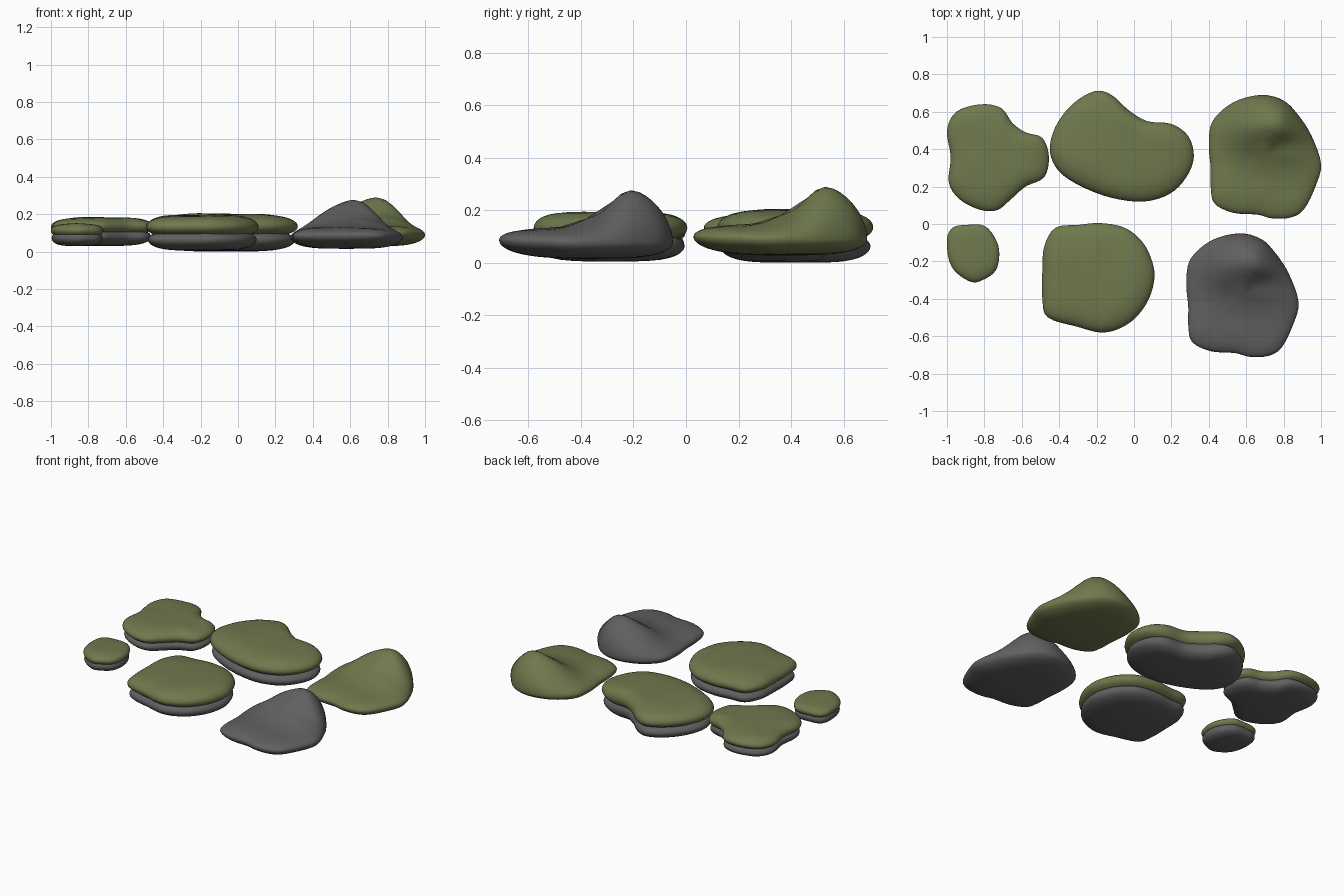
import bpy, bmesh, math
from mathutils import Vector, noise

if "Cube" in bpy.data.objects:
    bpy.data.objects.remove(bpy.data.objects["Cube"])


def material(name, rgb):
    m = bpy.data.materials.new(name)
    m.diffuse_color = (*rgb, 1)
    m.use_nodes = True
    m.node_tree.nodes["Principled BSDF"].inputs["Base Color"].default_value = m.diffuse_color
    return m


MOSS = material("moss_green", (0.16, 0.19, 0.075))
ROCK = material("rock_grey", (0.12, 0.115, 0.118))


def smooth_loop(pts, n=4):
    """Closed Catmull-Rom curve through the outline points."""
    P = [Vector(p) for p in pts]
    out = []
    for i in range(len(P)):
        a, b, c, d = P[i - 1], P[i], P[(i + 1) % len(P)], P[(i + 2) % len(P)]
        for k in range(n):
            t = k / n
            out.append(0.5 * (2 * b + (c - a) * t + (2 * a - 5 * b + 4 * c - d) * t * t
                              + (3 * b - a - 3 * c + d) * t ** 3))
    return out


def stone(name, outline, mid, top, depth, mat, scale=1.0, offset=(0, 0, 0),
          e=0.5, rough=0.006, rings=20):
    """Pebble from a plan outline: mid(x,y) is the rim height, top(x,y) the rise, depth the drop."""
    loop = smooth_loop(outline)
    xs, ys = [p.x for p in loop], [p.y for p in loop]
    c = Vector(((min(xs) + max(xs)) / 2, (min(ys) + max(ys)) / 2))
    off = Vector(offset)
    bm = bmesh.new()

    def vert(p, t):
        s = math.sin(t)
        z = mid(p.x, p.y) + (top(p.x, p.y) if s > 0 else depth) * s
        if s > 0:
            z += rough * s * noise.noise(Vector((p.x * 7, p.y * 7, 1.3)))
        return bm.verts.new(Vector((p.x, p.y, z)) + off)

    rows = []
    for k in range(1, rings):
        t = -math.pi / 2 + math.pi * k / rings
        r = scale * math.cos(t) ** e
        rows.append([vert(c + (p - c) * r, t) for p in loop])
    n = len(loop)
    for a, b in zip(rows, rows[1:]):
        for i in range(n):
            j = (i + 1) % n
            bm.faces.new((a[i], a[j], b[j], b[i]))
    lo, hi = vert(c, -math.pi / 2), vert(c, math.pi / 2)
    for i in range(n):
        j = (i + 1) % n
        bm.faces.new((lo, rows[0][j], rows[0][i]))
        bm.faces.new((hi, rows[-1][i], rows[-1][j]))
    bmesh.ops.recalc_face_normals(bm, faces=bm.faces)
    for f in bm.faces:
        f.smooth = True
    me = bpy.data.meshes.new(name)
    bm.to_mesh(me)
    bm.free()
    me.materials.append(mat)
    ob = bpy.data.objects.new(name, me)
    bpy.context.collection.objects.link(ob)
    return ob


def const(v):
    return lambda x, y: v


# Plan outlines of the flat stones
back_left = [(-.82, .64), (-.71, .62), (-.65, .54), (-.58, .49), (-.49, .46), (-.455, .36),
             (-.48, .25), (-.58, .20), (-.66, .13), (-.73, .075), (-.82, .075), (-.93, .13),
             (-.99, .22), (-.98, .36), (-1, .50), (-.95, .60)]
back_middle = [(-.21, .71), (-.12, .69), (-.03, .61), (.07, .55), (.20, .535), (.29, .47),
               (.32, .36), (.28, .25), (.19, .16), (.05, .12), (-.12, .14), (-.28, .20),
               (-.40, .28), (-.45, .39), (-.42, .52), (-.33, .64)]
front_middle = [(-.18, .005), (-.05, -.02), (.04, -.09), (.09, -.18), (.11, -.28), (.08, -.40),
                (.01, -.50), (-.08, -.56), (-.18, -.58), (-.3, -.55), (-.46, -.50),
                (-.49, -.40), (-.49, -.25), (-.48, -.12), (-.42, -.02), (-.30, -.005)]
front_small = [(-.97, -.02), (-.9, -.005), (-.8, -.01), (-.74, -.08), (-.72, -.16), (-.74, -.25),
               (-.81, -.30), (-.87, -.31), (-.95, -.26), (-.99, -.19), (-1, -.08)]

# Flat stones: grey body below, moss cap above (top, seam, bottom heights)
for name, outline, top, seam, bottom in (
        ("back_left", back_left, .183, .10, .03),
        ("back_middle", back_middle, .203, .09, .0),
        ("front_middle", front_middle, .195, .09, .005),
        ("front_small", front_small, .148, .09, .03)):
    rim = seam + (top - seam) * 0.4
    stone(name + "_moss", outline, const(rim), const(top - rim), rim - seam + .015, MOSS, e=.45)
    rim = seam - (seam - bottom) * 0.3
    stone(name + "_stone", outline, const(rim), const(seam + .03 - rim), rim - bottom, ROCK,
          scale=.965, e=.5)

# Peaked stone, used twice
peaked = [(.68, .69), (.8, .66), (.88, .58), (.95, .47), (1, .32), (.97, .2), (.91, .08),
          (.84, .035), (.74, .03), (.66, .05), (.53, .06), (.43, .11), (.41, .2), (.41, .3),
          (.40, .42), (.42, .55), (.53, .65)]


def bump(x, y, cx, cy, sx, sy):
    return math.exp(-((x - cx) / sx) ** 2 / 2 - ((y - cy) / sy) ** 2 / 2)


def peak_rise(x, y):
    ridge = bump(x, y, .76, .56, .15 if x < .76 else .13, .13 if y < .56 else .2)
    return .05 + .165 * ridge + .02 * bump(x, y, .58, .5, .06, .08) - .03 * bump(x, y, .80, .43, .07, .04)


def peak_rim(x, y):
    return .09 + .01 * max(0, .3 - y) / .3


for name, mat, off in (("peaked_moss_stone", MOSS, (0, 0, 0)),
                       ("peaked_grey_stone", ROCK, (-.12, -.74, -.013))):
    stone(name, peaked, peak_rim, peak_rise, .062, mat, offset=off, e=.55, rings=28)
